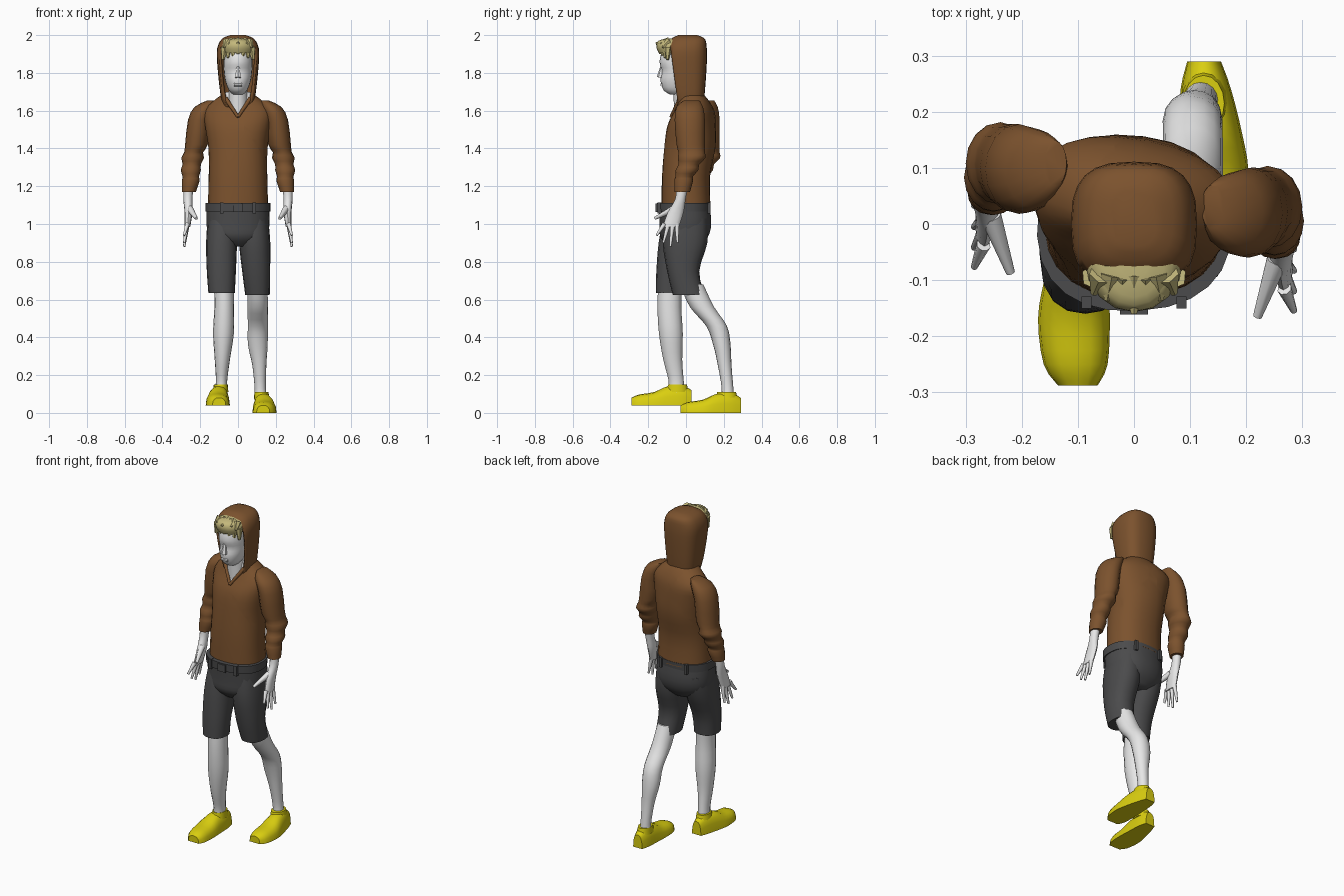
import bpy, bmesh
from math import cos, sin, pi, copysign
from mathutils import Vector

cube = bpy.data.objects.get("Cube")
if cube:
    bpy.data.objects.remove(cube, do_unlink=True)


def material(name, *rgb):
    mat = bpy.data.materials.new(name)
    mat.use_nodes = True
    mat.diffuse_color = (*rgb, 1)
    mat.node_tree.nodes["Principled BSDF"].inputs["Base Color"].default_value = (*rgb, 1)
    return mat


BROWN = material("brown cloth", .2, .085, .027)
GREY = material("dark grey cloth", .07, .07, .072)
SKIN = material("pale skin", .8, .8, .8)
YELLOW = material("yellow shoe", .7, .62, .005)
BLOND = material("blond hair", .55, .48, .2)


def finish(name, bm, mat, angle=.8):
    """Turn a bmesh into a named, smoothly shaded object."""
    bmesh.ops.recalc_face_normals(bm, faces=bm.faces)
    mesh = bpy.data.meshes.new(name)
    bm.to_mesh(mesh)
    bm.free()
    mesh.materials.append(mat)
    obj = bpy.data.objects.new(name, mesh)
    bpy.context.collection.objects.link(obj)
    bpy.ops.object.select_all(action="DESELECT")
    obj.select_set(True)
    bpy.context.view_layer.objects.active = obj
    bpy.ops.object.shade_smooth_by_angle(angle=angle)
    return obj


def spline(rows, steps):
    """Fill in smooth stations between the given ones."""
    rows = [Vector(tuple(r) + (0,) * (6 - len(r))) for r in rows]
    out = []
    for i in range(len(rows) - 1):
        p, q = rows[i], rows[i + 1]
        before, after = rows[max(i - 1, 0)], rows[min(i + 2, len(rows) - 1)]
        m, n = (q - p) / 2 + (p - before) / 2, (after - q) / 2 + (q - p) / 2
        for k in range(steps):
            t = k / steps
            blend = t * t * (3 - 2 * t)
            out.append(p * (1 - blend) + q * blend
                       + m * (t * (1 - t) ** 2) - n * (t * t * (1 - t)))
    return out + [rows[-1]]


def loft_mesh(rows, sides=16, power=2, flat_sole=False, steps=3):
    """Skin stations (x, y, z, radius, depth, yaw); a flat sole runs along y."""
    bm = bmesh.new()
    rings = []
    for x, y, z, rx, ry, yaw in spline(rows, steps):
        ring = []
        for i in range(sides):
            c, s = cos(2 * pi * i / sides), sin(2 * pi * i / sides)
            u = max(rx, .004) * copysign(abs(c) ** (2 / power), c)
            v = max(ry, .004) * copysign(abs(s) ** (2 / power), s)
            if flat_sole:
                co = (x + u, y, z + max(v, 0))
            else:
                co = (x + u * cos(yaw) - v * sin(yaw), y + u * sin(yaw) + v * cos(yaw), z)
            ring.append(bm.verts.new(co))
        rings.append(ring)
    for a, b in zip(rings, rings[1:]):
        for i in range(sides):
            j = (i + 1) % sides
            bm.faces.new((a[i], a[j], b[j], b[i]))
    bm.faces.new(rings[0])
    bm.faces.new(rings[-1])
    return bm


def loft(name, mat, rows, **options):
    return finish(name, loft_mesh(rows, **options), mat)


def taper(name, mat, start, end, r1, r2, sides=8):
    """A tapered round bar between two points."""
    a, b = Vector(start), Vector(end)
    bm = bmesh.new()
    bmesh.ops.create_cone(bm, cap_ends=True, segments=sides, radius1=r1, radius2=r2,
                          depth=(b - a).length)
    turn = (b - a).to_track_quat("Z", "Y")
    for v in bm.verts:
        v.co = turn @ v.co + (a + b) / 2
    return finish(name, bm, mat)


def box(name, mat, centre, size):
    bm = bmesh.new()
    bmesh.ops.create_cube(bm, size=1)
    for v in bm.verts:
        v.co = Vector(centre) + Vector(size) * v.co
    return finish(name, bm, mat, .3)


def cut(bm, point, normal, remove=False):
    bmesh.ops.bisect_plane(bm, geom=bm.verts[:] + bm.edges[:] + bm.faces[:],
                           plane_co=point, plane_no=normal, clear_outer=remove)


def flip(rows, dx=0, dy=0, dz=0):
    return [(dx - x, y + dy, z + dz, *rest) for x, y, z, *rest in rows]


# Sweater body, with a V neckline cut into the front
body = loft_mesh([(0, 0, 1.09, .16, .13, .05), (0, 0, 1.25, .155, .127, 0),
                  (0, .02, 1.4, .157, .135, -.1), (0, .03, 1.52, .175, .125, -.17),
                  (0, .045, 1.6, .18, .1, -.17), (0, .04, 1.66, .12, .075, -.1),
                  (0, .02, 1.7, .06, .06)], sides=24, power=2.3)
apex, slope = 1.57, .65
for side in (-1, 1):
    cut(body, (0, 0, apex), (side, 0, -slope))
sweater = finish("sweater_body", body, BROWN)
sweater.data.materials.append(SKIN)
for face in sweater.data.polygons:
    if face.center.y < .02 and abs(face.center.x) < (face.center.z - apex) * slope:
        face.material_index = 1

# Hood, sliced open at the front and given thickness
hood_mesh = loft_mesh([(0, .02, 1.62, .08, .07), (0, .01, 1.7, .095, .09),
                       (0, 0, 1.85, .11, .11), (0, 0, 1.93, .11, .11),
                       (0, .01, 1.98, .085, .09), (0, .01, 2, .04, .05)],
                      sides=24, power=2.8)
cut(hood_mesh, (0, -.085, 1.95), (0, -.3, -.04), remove=True)
hood = finish("hood", hood_mesh, BROWN)
shell = hood.modifiers.new("thickness", "SOLIDIFY")
shell.thickness, shell.offset = .015, -1

# Neckline trim
for side in (-1, 1):
    taper("collar_trim", BROWN, (0, -.08, 1.567), (side * .065, -.03, 1.665), .008, .012)

# Head and neck
loft("neck", SKIN, [(0, 0, 1.56, .055, .06), (0, -.01, 1.74, .05, .06)])
loft("head", SKIN, [(0, -.05, 1.685, .025, .035), (0, -.05, 1.71, .05, .07),
                    (0, -.045, 1.76, .068, .09), (0, -.04, 1.81, .075, .088),
                    (0, -.04, 1.86, .077, .1), (0, -.035, 1.93, .07, .085),
                    (0, -.03, 1.97, .03, .04)], sides=20)
taper("nose", SKIN, (0, -.125, 1.845), (0, -.137, 1.775), .007, .018, 6)
taper("lips", SKIN, (-.02, -.128, 1.737), (.02, -.128, 1.737), .009, .009, 6)

# Hair with a ragged fringe
loft("hair", BLOND, [(0, -.06, 1.905, .08, .085), (0, -.065, 1.94, .087, .092),
                     (0, -.06, 1.97, .07, .085), (0, -.05, 1.983, .03, .05)])
for i in range(-3, 4):
    x = i * .024
    reach = .16 - abs(i) * .012
    taper("hair_tuft", BLOND, (x * .8, -.09, 1.965), (x, -reach, 1.955 - abs(i % 2) * .02),
          .024, .006, 6)
    taper("fringe_lock", BLOND, (x, .03 - reach, 1.935),
          (x * 1.1, .025 - reach, 1.9 - abs(i) * .01), .022, .008, 6)

# Arms: the right one is the mirrored left one, swung back
sleeve = [(.14, .03, 1.655, .02, .04), (.175, .02, 1.62, .055, .07),
          (.205, .02, 1.55, .06, .08), (.22, .025, 1.42, .06, .075),
          (.235, .03, 1.38, .05, .07), (.24, .03, 1.35, .06, .073),
          (.245, .015, 1.315, .048, .055), (.25, .005, 1.285, .053, .06),
          (.25, -.01, 1.25, .043, .046), (.25, -.012, 1.23, .047, .05),
          (.26, -.02, 1.17, .037, .041)]
hand = [(.262, -.02, 1.2, .026, .03), (.265, -.03, 1.13, .024, .028),
        (.262, -.055, 1.06, .021, .042), (.268, -.08, .985, .015, .043)]
fingers = [(-.115, -.155, .94), (-.093, -.12, .9), (-.07, -.083, .88), (-.048, -.045, .9)]
for label, side, swing in (("left", 1, 0), ("right", -1, .078)):
    place = (lambda rows: rows) if side > 0 else (lambda rows: flip(rows, dy=swing))
    loft(label + "_sleeve", BROWN, place(sleeve), steps=2)
    loft(label + "_hand", SKIN, place(hand), sides=12)
    for base, tip, low in fingers:
        ends = place([(.268, base, 1), (.285, tip, low)])
        taper(label + "_finger", SKIN, *ends, .013, .006)
    taper(label + "_thumb", SKIN, *place([(.255, -.065, 1.08), (.22, -.165, 1.03)]), .019, .008)

# Shorts
loft("shorts_seat", GREY, [(0, -.01, 1.1, .165, .135, .05), (0, -.003, 1, .167, .137, .08),
                           (0, -.01, .93, .15, .125, .1), (0, -.01, .88, .07, .08)],
     sides=24, power=2.3)
loft("shorts_right_leg", GREY, [(-.087, -.085, .635, .07, .075), (-.088, -.075, .75, .077, .082),
                                (-.087, -.035, .9, .082, .11), (-.08, -.005, 1.03, .08, .115)],
     power=2.3)
loft("shorts_left_leg", GREY, [(.103, .015, .625, .065, .085), (.096, -.015, .75, .074, .085),
                               (.088, -.005, .9, .083, .118), (.08, 0, 1.03, .08, .115)],
     power=2.3)

# Belt with buckle and loops
loft("belt", GREY, [(0, -.012, 1.065, .172, .14, .05), (0, -.012, 1.112, .173, .143, .05)],
     sides=24, power=2.3, steps=1)
box("belt_buckle", GREY, (0, -.153, 1.085), (.05, .016, .045))
for side in (-1, 1):
    for y in (-.14, .118):
        box("belt_loop", GREY, (side * .085, y, 1.085), (.018, .022, .06))

# Lower legs
loft("right_leg", SKIN, [(-.075, -.085, .68, .052, .062), (-.073, -.088, .56, .052, .063),
                         (-.077, -.08, .42, .055, .063), (-.083, -.07, .28, .04, .05),
                         (-.087, -.052, .17, .03, .04), (-.09, -.05, .1, .034, .045)])
loft("left_leg", SKIN, [(.103, .03, .68, .052, .062), (.105, .085, .56, .054, .064),
                        (.105, .162, .46, .053, .055), (.105, .19, .36, .052, .046),
                        (.113, .205, .25, .037, .036), (.118, .22, .13, .03, .031),
                        (.12, .22, .07, .035, .035)])

# Shoes and their ankle collars
shoe = [(-.1, -.288, .04, .035, .04), (-.104, -.25, .04, .057, .057),
        (-.107, -.17, .04, .064, .07), (-.103, -.1, .04, .057, .1),
        (-.095, -.02, .04, .045, .105), (-.092, .03, .04, .03, .08)]
collar = [(-.093, -.045, .11, .042, .06), (-.091, -.045, .15, .037, .05)]
for label, place in (("right", lambda r: r), ("left", lambda r: flip(r, .033, .26, -.04))):
    loft(label + "_shoe", YELLOW, place(shoe), power=2.5, flat_sole=True)
    loft(label + "_shoe_collar", YELLOW, place(collar), steps=1)
